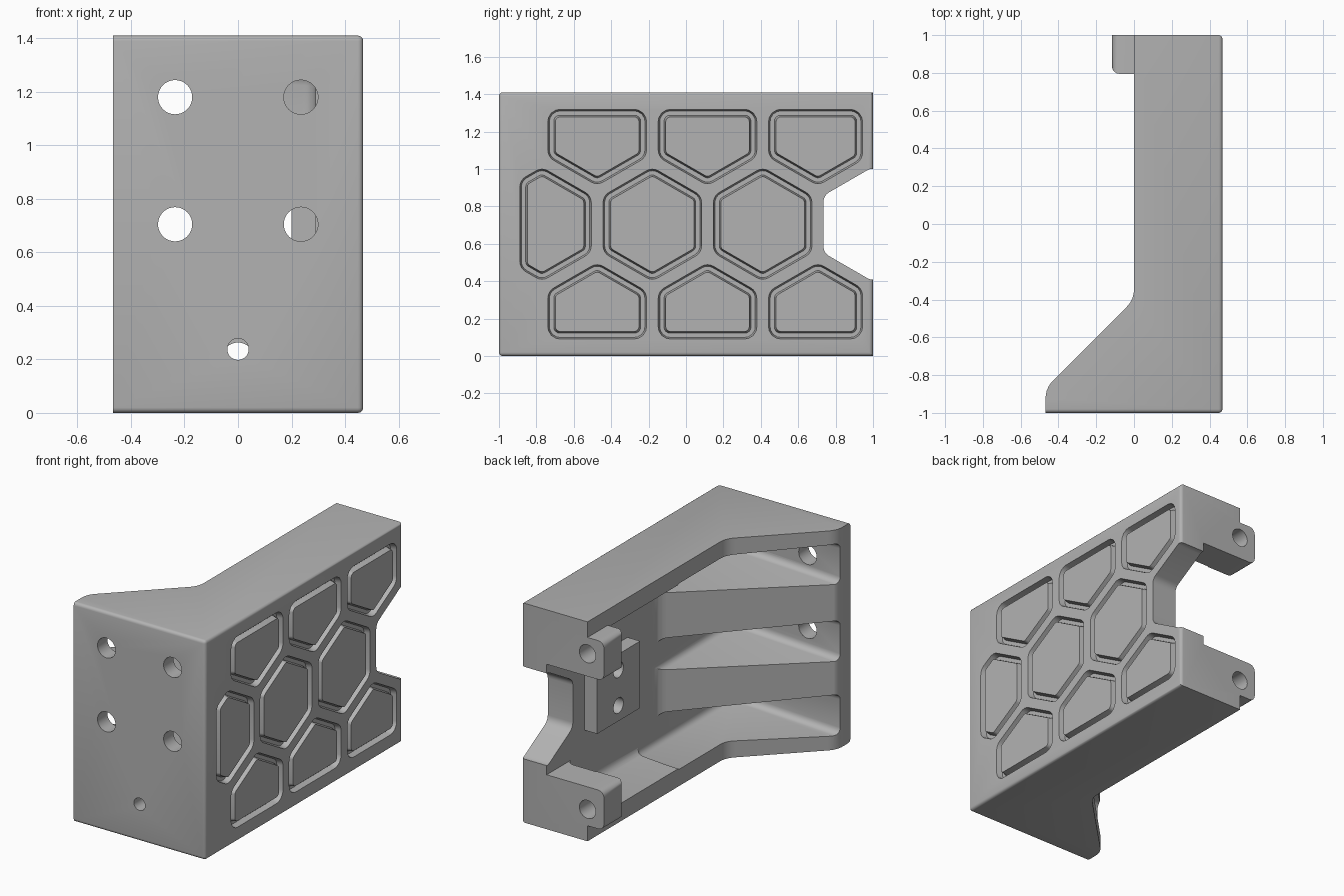
import bpy, bmesh, math
from mathutils import Vector

cube = bpy.data.objects.get("Cube")
if cube:
    bpy.data.objects.remove(cube, do_unlink=True)

HX, H, WALL = 0.468, 1.41, 0.29
MID = H / 2

grey = bpy.data.materials.new("cast grey")
grey.use_nodes = True
grey.diffuse_color = (0.45, 0.45, 0.45, 1)
grey.node_tree.nodes["Principled BSDF"].inputs["Base Color"].default_value = grey.diffuse_color


def fillet(points, radii, steps=5):
    """Round each corner of a 2D polygon with its own radius."""
    pts = [Vector(p) for p in points]
    if not isinstance(radii, (list, tuple)):
        radii = [radii] * len(pts)
    out = []
    for i, p in enumerate(pts):
        if radii[i] == 0:
            out.append(p)
            continue
        a = (pts[i - 1] - p).normalized()
        b = (pts[(i + 1) % len(pts)] - p).normalized()
        half = a.angle(b) / 2
        centre = p + (a + b).normalized() * radii[i] / math.sin(half)
        reach = radii[i] / math.tan(half)
        start, end = p + a * reach - centre, p + b * reach - centre
        for k in range(steps + 1):
            t = k / steps
            d = start.lerp(end, t).normalized() if start.angle(end) < 3 else start
            out.append(centre + d * radii[i])
    return out


def place(axis, u, v, t):
    return {"X": (t, u, v), "Y": (u, t, v), "Z": (u, v, t)}[axis]


def finish(name, bm):
    bmesh.ops.recalc_face_normals(bm, faces=bm.faces)
    mesh = bpy.data.meshes.new(name)
    bm.to_mesh(mesh)
    bm.free()
    mesh.materials.append(grey)
    ob = bpy.data.objects.new(name, mesh)
    bpy.context.collection.objects.link(ob)
    return ob


def prism(name, pts, axis, lo, hi, round_edge=None, width=0.02, taper=None):
    """Extrude a 2D polygon; optionally taper in z towards the wall and round chosen edges."""
    bm = bmesh.new()
    rings = [[bm.verts.new(place(axis, p[0], p[1], t)) for p in pts] for t in (lo, hi)]
    n = len(pts)
    for i in range(n):
        j = (i + 1) % n
        bm.faces.new((rings[0][i], rings[0][j], rings[1][j], rings[1][i]))
    bm.faces.new(rings[0])
    bm.faces.new(rings[1])
    bmesh.ops.recalc_face_normals(bm, faces=bm.faces)
    if taper:
        centre, scale = taper
        for v in bm.verts:
            if v.co.x > WALL - 0.01:
                v.co.z = centre + (v.co.z - centre) * scale
    if round_edge:
        edges = [e for e in bm.edges if round_edge(e.verts[0].co, e.verts[1].co)]
        bmesh.ops.bevel(bm, geom=edges, offset=width, segments=4, profile=0.5, affect="EDGES")
    return finish(name, bm)


def box(u0, u1, v0, v1):
    return [(u0, v0), (u1, v0), (u1, v1), (u0, v1)]


def circle(u, v, r, n=32):
    return [(u + r * math.cos(k * math.tau / n), v + r * math.sin(k * math.tau / n)) for k in range(n)]


def combine(tool, mode="DIFFERENCE"):
    mod = body.modifiers.new(tool.name, "BOOLEAN")
    mod.operation, mod.solver, mod.object = mode, "EXACT", tool
    bpy.context.view_layer.objects.active = body
    bpy.ops.object.modifier_apply(modifier=mod.name)
    bpy.data.objects.remove(tool, do_unlink=True)


# Outer bracket block with the flared front
outline = [(HX, -1), (HX, 1), (0, 1), (0, -0.4), (-HX, -0.868), (-HX, -1)]
body = prism("bracket_body", fillet(outline, [0, 0, 0, 0.13, 0.13, 0]), "Z", 0, H,
             lambda a, b: min(a.x, b.x) > HX - 0.001
             or (max(a.y, b.y) < -0.999 and abs(a.z - b.z) < 0.001))

# Open cavity behind the sloping gussets
gusset = [(WALL, WALL - 0.41), (WALL, 0.8), (-0.7, 0.8), (-0.7, -1.11)]
combine(prism("cavity", gusset, "Z", MID - 0.65, MID + 0.65,
              lambda a, b: max(a.x, b.x) > 0, 0.05, (MID, 0.87)))

# Pockets that leave the gusset ribs standing
for z in (0.22, 0.695, 1.19):
    combine(prism("rib_pocket", box(-0.9, 0.1, z - 0.14, z + 0.14), "X", -0.7, WALL,
                  lambda a, b: True, 0.04, (z, 0.72)))

# Gap between the two rear arms, with a hexagonal notch in the wall
combine(prism("arm_gap", box(0.7, 1.1, 0.35, 1.06), "X", -0.3, WALL))
R, APOTHEM, PITCH = 0.306, 0.265, 0.59


def hexagon(y, z, r):
    return [(y + r * math.sin(k * math.pi / 3), z + r * math.cos(k * math.pi / 3)) for k in range(6)]


combine(prism("wall_notch", fillet(hexagon(1.0, MID, R), 0.06), "X", -0.3, 0.6))

# Pad with two blind holes inside the wall
combine(prism("inner_pad", box(0.18, 0.616, 0.49, 0.92), "X", 0.2, 0.34), "UNION")
for z in (MID - 0.115, MID + 0.115):
    combine(prism("pad_hole", circle(0.4, z, 0.05), "X", 0.1, 0.32))

# Rear lugs and their holes
for z in (0.225, H - 0.225):
    combine(prism("rear_lug", box(-0.117, 0.08, z - 0.125, z + 0.125), "Y", 0.795, 1,
                  lambda a, b: min(a.x, b.x) < 0 and max(a.x, b.x) < 0
                  and min(a.y, b.y) < 0.9, 0.04), "UNION")
for z in (0.205, H - 0.205):
    combine(prism("lug_hole", circle(0, z, 0.058), "Y", 0.6, 1.2))

# Front mounting holes
for x, z, r in ((-0.235, 1.18, 0.064), (0.235, 1.18, 0.064), (-0.235, MID, 0.064),
                (0.235, MID, 0.064), (0, 0.238, 0.04)):
    combine(prism("mounting_hole", circle(x, z, r), "Y", -1.2, -0.8))


# Honeycomb grooves on the outer wall
def clip(poly, axis, limit, sign):
    out = []
    for i, p in enumerate(poly):
        q = poly[(i + 1) % len(poly)]
        dp, dq = sign * (limit - p[axis]), sign * (limit - q[axis])
        if dp >= 0:
            out.append(p)
        if dp * dq < 0:
            t = dp / (dp - dq)
            out.append(tuple(p[k] + (q[k] - p[k]) * t for k in (0, 1)))
    return out


def cell(y, z, inset, radius):
    poly = hexagon(y, z, R - inset / math.cos(math.pi / 6))
    for axis, limit, sign in ((0, -0.89, -1), (0, 0.945, 1), (1, 0.09, -1), (1, H - 0.09, 1)):
        poly = clip(poly, axis, limit - sign * inset, sign)
    return fillet(poly, radius, 4)


def groove(y, z):
    bm = bmesh.new()
    section = ((0, 0.475, 0.065), (0.01, 0.43, 0.055), (0.033, 0.43, 0.03), (0.043, 0.475, 0.025))
    rings = [[bm.verts.new((x, p[0], p[1])) for p in cell(y, z, inset, radius)]
             for inset, x, radius in section]
    n = len(rings[0])
    for k in range(4):
        a, b = rings[k], rings[(k + 1) % 4]
        for i in range(n):
            j = (i + 1) % n
            bm.faces.new((a[i], a[j], b[j], b[i]))
    return finish("honeycomb_groove", bm)


row = PITCH * math.sqrt(3) / 2
for k in range(3):
    combine(groove(-0.77 + k * PITCH, MID))
    for side in (-1, 1):
        combine(groove(-0.475 + k * PITCH, MID + side * row))

bpy.ops.object.select_all(action="DESELECT")
body.select_set(True)
bpy.context.view_layer.objects.active = body
bpy.ops.object.shade_smooth_by_angle(angle=math.radians(30))
